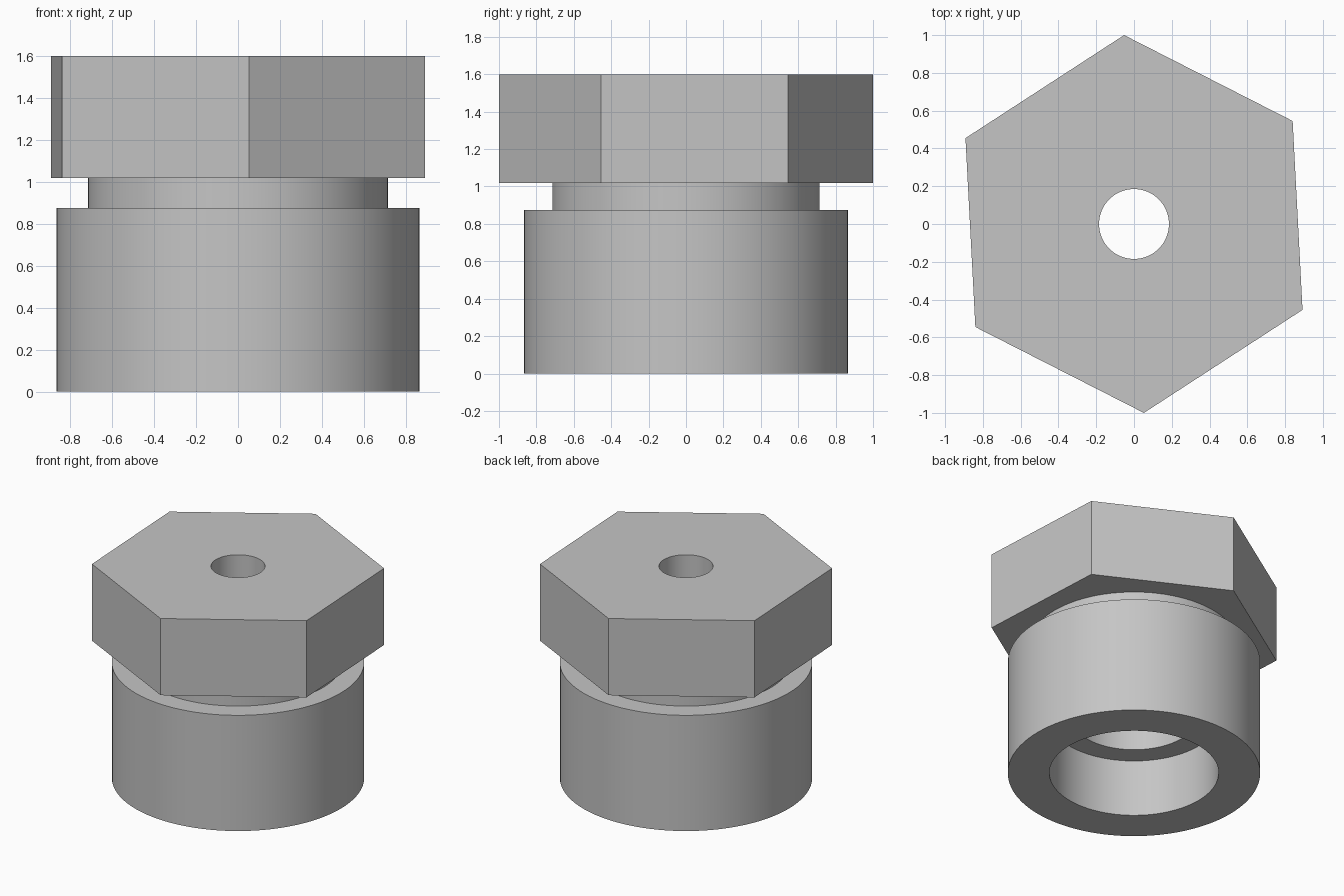
import bpy, bmesh
from math import cos, sin, pi, radians

cube = bpy.data.objects.get("Cube")
if cube:
    bpy.data.objects.remove(cube, do_unlink=True)

SEGMENTS = 96
HEAD_BOTTOM, HEAD_TOP = 1.02, 1.6
HEX_RADIUS, HEX_TURN = 1.0014, radians(33)

# Plain grey metal
metal = bpy.data.materials.new("grey_metal")
metal.use_nodes = True
grey = (0.56, 0.56, 0.56, 1)
metal.diffuse_color = grey
metal.node_tree.nodes["Principled BSDF"].inputs["Base Color"].default_value = grey

bm = bmesh.new()


def ring(radius, z, count, turn=0.0):
    """A closed loop of vertices around the z axis."""
    return [bm.verts.new((radius * cos(turn + 2 * pi * i / count),
                          radius * sin(turn + 2 * pi * i / count), z))
            for i in range(count)]


def bridge(a, b):
    """Quads between two equal loops."""
    n = len(a)
    for i in range(n):
        bm.faces.new((a[i], a[(i + 1) % n], b[(i + 1) % n], b[i]))


def loop_edges(loop):
    found = []
    for i, v in enumerate(loop):
        w = loop[(i + 1) % len(loop)]
        found.append(bm.edges.get((v, w)) or bm.edges.new((v, w)))
    return found


# Round body: neck, collar, stepped bore and through hole as one profile
profile = [(0.715, HEAD_BOTTOM), (0.715, 0.875), (0.865, 0.875), (0.865, 0),
           (0.58, 0), (0.58, 0.43), (0.425, 0.43), (0.425, 1.02),
           (0.185, 1.02), (0.185, HEAD_TOP)]
rings = [ring(r, z, SEGMENTS) for r, z in profile]
for lower, upper in zip(rings, rings[1:]):
    bridge(lower, upper)

# Hexagonal head: side walls, then flat faces joined to the neck and the hole
hex_low = ring(HEX_RADIUS, HEAD_BOTTOM, 6, HEX_TURN)
hex_high = ring(HEX_RADIUS, HEAD_TOP, 6, HEX_TURN)
bridge(hex_low, hex_high)
for outer, inner in ((hex_low, rings[0]), (hex_high, rings[-1])):
    bmesh.ops.triangle_fill(bm, use_beauty=True,
                            edges=loop_edges(outer) + loop_edges(inner))

bmesh.ops.recalc_face_normals(bm, faces=bm.faces[:])
mesh = bpy.data.meshes.new("hex_head_fitting")
bm.to_mesh(mesh)
bm.free()
mesh.materials.append(metal)

fitting = bpy.data.objects.new("hex_head_fitting", mesh)
bpy.context.collection.objects.link(fitting)
bpy.ops.object.select_all(action="DESELECT")
fitting.select_set(True)
bpy.context.view_layer.objects.active = fitting
bpy.ops.object.shade_smooth_by_angle(angle=radians(30))
